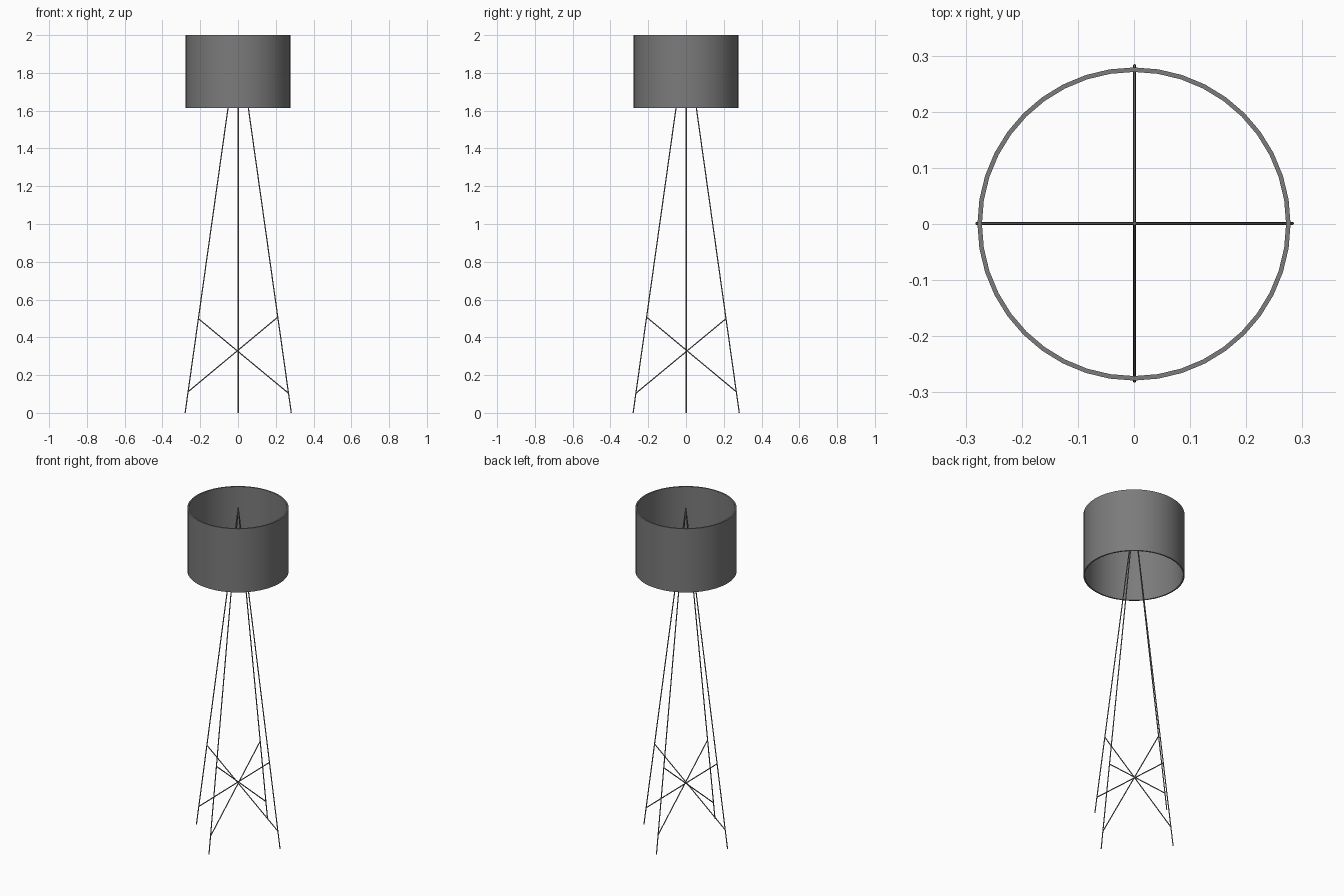
import bpy
from math import radians
from mathutils import Vector

cube = bpy.data.objects.get("Cube")
if cube:
    bpy.data.objects.remove(cube, do_unlink=True)

# One grey finish for shade and frame
grey = bpy.data.materials.new("lamp grey")
grey.diffuse_color = (0.2, 0.2, 0.2, 1)
grey.use_nodes = True
bsdf = next(n for n in grey.node_tree.nodes if n.type == 'BSDF_PRINCIPLED')
bsdf.inputs["Base Color"].default_value = grey.diffuse_color


def finish(obj, name):
    obj.name = name
    obj.data.materials.append(grey)
    bpy.ops.object.shade_smooth_by_angle(angle=radians(40))


def rod(name, start, end, radius=0.003):
    a, b = Vector(start), Vector(end)
    bpy.ops.mesh.primitive_cylinder_add(vertices=12, radius=radius,
                                        depth=(b - a).length, location=(a + b) / 2)
    obj = bpy.context.object
    obj.rotation_euler = (b - a).to_track_quat('Z', 'Y').to_euler()
    finish(obj, name)


# Open drum shade with a thin wall
BOTTOM, TOP = 1.613, 2.0
bpy.ops.mesh.primitive_cylinder_add(vertices=40, radius=0.279, depth=TOP - BOTTOM,
                                    end_fill_type='NOTHING',
                                    location=(0, 0, (TOP + BOTTOM) / 2))
shade = bpy.context.object
wall = shade.modifiers.new("wall", 'SOLIDIFY')
wall.thickness = 0.008
wall.offset = -1
bpy.ops.object.modifier_apply(modifier="wall")
finish(shade, "lamp_shade")

# Four legs meeting at the top of the shade
FOOT, APEX, SHIFT = 0.281, 1.997, 0.001


def on_leg(x, y, z):
    r = FOOT * (1 - z / APEX)
    return (x * r + SHIFT, y * r + SHIFT, z)


# Each leg has a brace running down to the opposite leg
for name, x, y, lift in (("left", 1, 0, 0.004), ("right", -1, 0, -0.004),
                         ("front", 0, -1, 0.004), ("back", 0, 1, -0.004)):
    rod(name + "_leg", on_leg(x, y, 0), on_leg(x, y, APEX))
    rod(name + "_brace", on_leg(x, y, 0.503 + lift), on_leg(-x, -y, 0.108 + lift))
